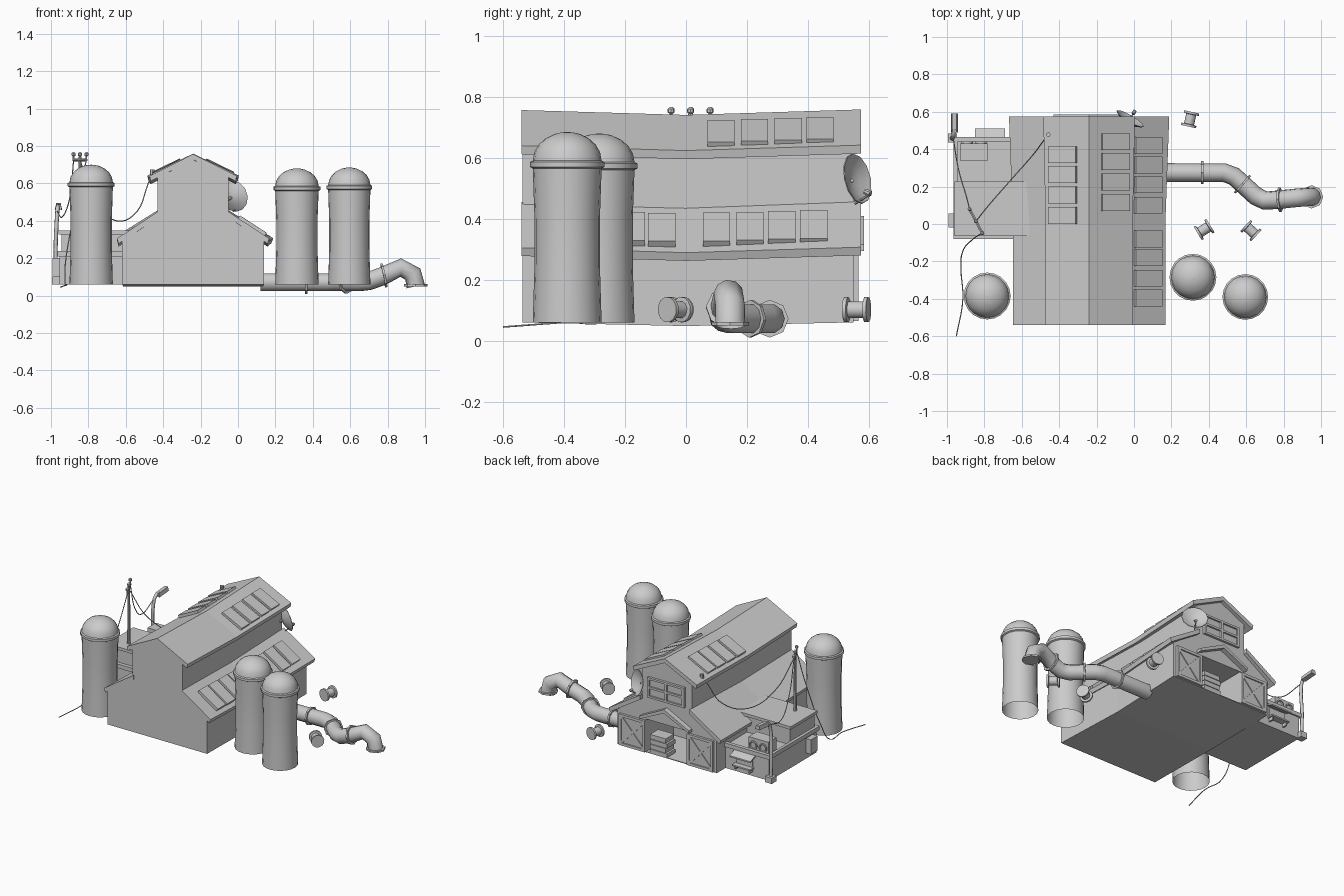
import bpy, bmesh, math
from mathutils import Vector, Matrix

if "Cube" in bpy.data.objects:
    bpy.data.objects.remove(bpy.data.objects["Cube"])

G = 0.06     # yard level
CX = -0.24   # barn centre line


def mesh(name, verts, faces, smooth=False):
    me = bpy.data.meshes.new(name)
    me.from_pydata(verts, [], faces)
    bm = bmesh.new()
    bm.from_mesh(me)
    bmesh.ops.recalc_face_normals(bm, faces=bm.faces)
    bm.to_mesh(me)
    bm.free()
    ob = bpy.data.objects.new(name, me)
    bpy.context.collection.objects.link(ob)
    if smooth:
        bpy.ops.object.select_all(action='DESELECT')
        ob.select_set(True)
        bpy.context.view_layer.objects.active = ob
        bpy.ops.object.shade_smooth_by_angle(angle=math.radians(35))
    return ob


def box(name, x, y, z, rot_y=0.0):
    """Box from (min, max) ranges, optionally tilted about y."""
    c = Vector((sum(x) / 2, sum(y) / 2, sum(z) / 2))
    bm = bmesh.new()
    size = Matrix.Diagonal((x[1] - x[0], y[1] - y[0], z[1] - z[0], 1))
    bmesh.ops.create_cube(bm, size=1, matrix=Matrix.Translation(c) @ Matrix.Rotation(rot_y, 4, 'Y') @ size)
    me = bpy.data.meshes.new(name)
    bm.to_mesh(me)
    bm.free()
    ob = bpy.data.objects.new(name, me)
    bpy.context.collection.objects.link(ob)
    return ob


def loft(name, profile, stations):
    """Closed xz profile swept along y; station = (y, x scale, z shift)."""
    n = len(profile)
    v = [(CX + (x - CX) * s, y, z + dz) for y, s, dz in stations for x, z in profile]
    f = [(k * n + i, k * n + (i + 1) % n, (k + 1) * n + (i + 1) % n, (k + 1) * n + i)
         for k in range(len(stations) - 1) for i in range(n)]
    f += [tuple(range(n)), tuple(range(len(v) - n, len(v)))]
    return mesh(name, v, f)


def revolve(name, prof, origin, axis=(0, 0, 1), sides=20, caps=True):
    """Revolve (radius, height) profile about an axis."""
    q = Vector((0, 0, 1)).rotation_difference(Vector(axis))
    v = [Vector(origin) + q @ Vector((r * math.cos(2 * math.pi * i / sides), r * math.sin(2 * math.pi * i / sides), h))
         for r, h in prof for i in range(sides)]
    f = [(k * sides + i, k * sides + (i + 1) % sides, (k + 1) * sides + (i + 1) % sides, (k + 1) * sides + i)
         for k in range(len(prof) - 1) for i in range(sides)]
    if caps:
        f += [tuple(range(sides)), tuple(range(len(v) - sides, len(v)))]
    return mesh(name, v, f, True)


def rod(name, a, b, r, sides=8, r2=None):
    d = Vector(b) - Vector(a)
    return revolve(name, [(r, 0), (r if r2 is None else r2, d.length)], a, d.normalized(), sides)


def tube(name, pts, r, res=2, smooth=True):
    cu = bpy.data.curves.new(name, 'CURVE')
    cu.dimensions = '3D'
    cu.bevel_depth, cu.bevel_resolution, cu.resolution_u = r, res, 5
    sp = cu.splines.new('BEZIER' if smooth else 'POLY')
    if smooth:
        sp.bezier_points.add(len(pts) - 1)
        for p, co in zip(sp.bezier_points, pts):
            p.co = co
            p.handle_left_type = p.handle_right_type = 'AUTO'
    else:
        sp.points.add(len(pts) - 1)
        for p, co in zip(sp.points, pts):
            p.co = (*co, 1)
    ob = bpy.data.objects.new(name, cu)
    bpy.context.collection.objects.link(ob)
    return ob


def mx(x):
    return 2 * CX - x


# Barn walls with the door recess
half = [(0.14, G), (0.14, 0.30), (-0.05, 0.43), (-0.05, 0.64)]
walls = loft("barn_walls", half + [(CX, 0.735)] + [(mx(x), z) for x, z in half[::-1]],
             [(-0.537, 1, 0), (0, 0.98, -0.012), (0.55, 1, 0)])
cut = box("door_cutter", (-0.40, -0.08), (0.25, 0.7), (G + 0.005, 0.29))
cut.hide_render = True
cut.hide_set(True)
m = walls.modifiers.new("door", 'BOOLEAN')
m.operation, m.object, m.solver = 'DIFFERENCE', cut, 'EXACT'

# Sagging roofs
ST = [(-0.54, 0.97, 0), (0, 0.97, -0.016), (0.575, 1.02, 0.002)]
top = [(0.0, 0.64), (-0.006, 0.612)]
loft("upper_roof", [(CX, 0.757)] + top + [(CX, 0.727)] + [(mx(x), z) for x, z in top[::-1]], ST)
low = [(-0.055, 0.455), (0.18, 0.305), (0.17, 0.278), (-0.055, 0.424)]
loft("lower_roof_right", low, ST)
loft("lower_roof_left", [(mx(x), z) for x, z in low], ST)

# Roof panels
def panel(name, x, y, z, length, ang):
    box(name, (x - length / 2, x + length / 2), (y - 0.045, y + 0.045), (z - 0.014, z + 0.012), ang)

for y in (0.42, 0.315, 0.21, 0.10, -0.08, -0.18, -0.29, -0.395):
    panel("lower_panel", 0.075, y, 0.376 - 0.015 * (1 - abs(y) / 0.55), 0.17, math.atan(0.65))
for y in (0.44, 0.335, 0.225, 0.115):
    z = 0.69 - 0.015 * (1 - y / 0.55)
    panel("upper_panel_right", -0.10, y, z, 0.165, math.atan(0.4875))
    panel("upper_panel_left", mx(-0.10), y - 0.07, z, 0.165, -math.atan(0.4875))

# Barn doors with crossed braces
for x0, x1 in ((-0.08, 0.12), (-0.60, -0.40)):
    box("barn_door", (x0, x1), (0.548, 0.558), (G + 0.005, 0.28))
    for x in (x0, x1 - 0.018):
        box("door_stile", (x, x + 0.018), (0.555, 0.566), (G + 0.005, 0.28))
    for z in (G + 0.005, 0.262):
        box("door_rail", (x0, x1), (0.555, 0.566), (z, z + 0.018))
    for s in (1, -1):
        c, zc = (x0 + x1) / 2, 0.172
        box("door_brace", (c - 0.135, c + 0.135), (0.555, 0.564), (zc - 0.008, zc + 0.008), s * 0.82)

# Gabled door hood
hood = [(CX, 0.41), (-0.05, 0.315), (-0.05, 0.295), (CX, 0.385), (-0.43, 0.295), (-0.43, 0.315)]
loft("door_hood", hood, [(0.545, 1, 0), (0.585, 1, 0)])
# Loft window
box("window_pane", (-0.37, -0.11), (0.548, 0.555), (0.46, 0.58))
for x in (-0.38, -0.248, -0.115):
    box("window_bar", (x, x + 0.016), (0.55, 0.567), (0.45, 0.59))
for z in (0.45, 0.514, 0.576):
    box("window_bar", (-0.38, -0.10), (0.55, 0.566), (z, z + 0.014))
# Stacked boards in the doorway
for k in range(4):
    box("stacked_board", (-0.24 + 0.01 * (k % 2), -0.11), (0.46, 0.55), (G + 0.034 * k, G + 0.03 + 0.034 * k))

# Silos, open below
def silo(x, y, r, h):
    prof = [(r, G), (r * 0.95, 0.25), (r * 0.95, 0.40), (r, h - 0.12), (r * 1.08, h - 0.115), (r * 1.08, h - 0.098), (r, h - 0.094)]
    prof += [(r * math.cos(a), h - 0.094 + 0.094 * math.sin(a)) for a in (0.3, 0.6, 0.9, 1.2, 1.4, 1.565)]
    revolve("silo", prof, (x, y, 0), sides=20, caps=False)

silo(-0.785, -0.385, 0.116, 0.70)
silo(0.315, -0.285, 0.116, 0.68)
silo(0.595, -0.39, 0.113, 0.685)

# Drain pipe with flanges
tube("pipe", [(0.12, 0.275, 0.072), (0.48, 0.275, 0.072), (0.535, 0.255, 0.072), (0.65, 0.15, 0.072), (0.70, 0.125, 0.078),
              (0.775, 0.13, 0.105), (0.87, 0.14, 0.150), (0.935, 0.145, 0.115), (0.95, 0.145, 0.05)], 0.05, 3, False)
for p, d in (((0.365, 0.275, 0.072), (1, 0, 0)), ((0.58, 0.213, 0.072), (0.75, -0.66, 0)),
             ((0.78, 0.13, 0.108), (0.95, 0.05, 0.2)), ((0.95, 0.145, 0.055), (0, 0, 1))):
    d = Vector(d).normalized() * 0.006
    rod("pipe_flange", Vector(p) - d, Vector(p) + d, 0.062 if p[0] > 0.9 or p[0] < 0.7 else 0.065, 8)

# Cable spools
for x, y, a in ((0.30, 0.56, 1.35), (0.375, -0.03, 0.55), (0.625, -0.035, -0.75)):
    prof = [(0.042, -0.04), (0.042, -0.028), (0.028, -0.026), (0.028, 0.026), (0.042, 0.028), (0.042, 0.04)]
    revolve("spool", prof, (x, y, G + 0.042), (math.cos(a), math.sin(a), 0), 12)

# Annex: low block with parapet, raised block behind
box("annex_low", (-0.955, -0.61), (-0.06, 0.455), (G, 0.215))
for i, (x, y) in enumerate((((-0.965, -0.945), (-0.08, 0.465)), ((-0.965, -0.61), (0.44, 0.465)), ((-0.965, -0.61), (-0.08, -0.055)))):
    box("parapet", x, y, (0.21, 0.238))
box("annex_raised", (-0.945, -0.55), (-0.055, 0.215), (0.2, 0.33))
box("annex_raised_roof", (-0.96, -0.55), (-0.065, 0.228), (0.328, 0.348))
# Service window, awning and shelf
box("service_window", (-0.83, -0.71), (0.45, 0.462), (0.12, 0.19))
loft("awning", [(-0.85, 0.205), (-0.69, 0.205), (-0.69, 0.195), (-0.85, 0.195)], [(0.45, 1, 0.005), (0.51, 1, -0.02)])
box("shelf", (-0.84, -0.70), (0.45, 0.50), (0.112, 0.122))
for x in (-0.83, -0.72):
    box("shelf_bracket", (x, x + 0.01), (0.455, 0.49), (0.09, 0.112))
# Rooftop cooling unit and wall box
box("cooling_unit", (-0.93, -0.78), (0.34, 0.43), (0.215, 0.31))
for x in (-0.892, -0.818):
    revolve("cooling_fan", [(0.03, 0), (0.03, 0.01), (0.022, 0.01), (0.02, 0.003)], (x, 0.43, 0.262), (0, 1, 0), 12)
box("wall_box", (-0.993, -0.95), (-0.02, 0.055), (0.10, 0.20))

# Street lamp
box("lamp_base", (-0.995, -0.945), (0.435, 0.485), (G, 0.10))
tube("lamp_post", [(-0.97, 0.46, G), (-0.975, 0.46, 0.25), (-0.968, 0.46, 0.42), (-0.965, 0.475, 0.465), (-0.963, 0.51, 0.482)], 0.011)
loft("lamp_head", [(-0.978, 0.465), (-0.942, 0.465), (-0.948, 0.492), (-0.972, 0.492)], [(0.49, 1, -0.006), (0.59, 1, 0.002)])

# Utility pole with insulators and wires
P = Vector((-0.845, 0.015, 0))
rod("utility_pole", P + Vector((0, 0, 0.33)), P + Vector((0, 0, 0.745)), 0.011, 8, 0.008)
tips = [P + Vector((-0.034 * k, 0.064 * k, 0.725)) for k in (-1, 0, 1)]
rod("crossbar", tips[0], tips[2], 0.008, 6)
for t in tips:
    revolve("insulator", [(0.005, 0), (0.005, 0.02), (0.011, 0.024), (0.011, 0.036), (0.005, 0.042)], t, sides=8)
tube("barn_wire", [tips[1], (-0.76, 0.12, 0.50), (-0.65, 0.245, 0.40), (-0.54, 0.37, 0.45), (-0.48, 0.45, 0.60), (-0.455, 0.48, 0.66)], 0.003, 1)
tube("lamp_wire", [tips[2], (-0.90, 0.16, 0.52), (-0.94, 0.30, 0.42), (-0.965, 0.45, 0.45)], 0.003, 1)
tube("ground_wire", [tips[0], (-0.86, -0.08, 0.5), (-0.92, -0.16, 0.2), (-0.925, -0.25, 0.07), (-0.915, -0.4, G), (-0.95, -0.60, 0.045)], 0.003, 1)
revolve("wire_bracket", [(0.012, 0), (0.012, 0.03)], (-0.458, 0.478, 0.645), sides=8)

# Satellite dish
N = Vector((0.50, 0.84, 0.2)).normalized()
C = Vector((-0.025, 0.555, 0.53))
revolve("dish", [(0.004, -0.022), (0.045, -0.014), (0.085, 0.008), (0.083, 0.011), (0.045, -0.009), (0.004, -0.016)], C, N, 12)
rod("dish_mount", (-0.06, 0.53, 0.51), C - N * 0.015, 0.008)
feed = C + N * 0.06 + Vector((0, 0, -0.06))
rod("dish_arm", C + Vector((0, 0, -0.08)), feed, 0.004, 6)
rod("dish_feed", feed, feed - N * 0.02 + Vector((0, 0, 0.012)), 0.010, 8)
